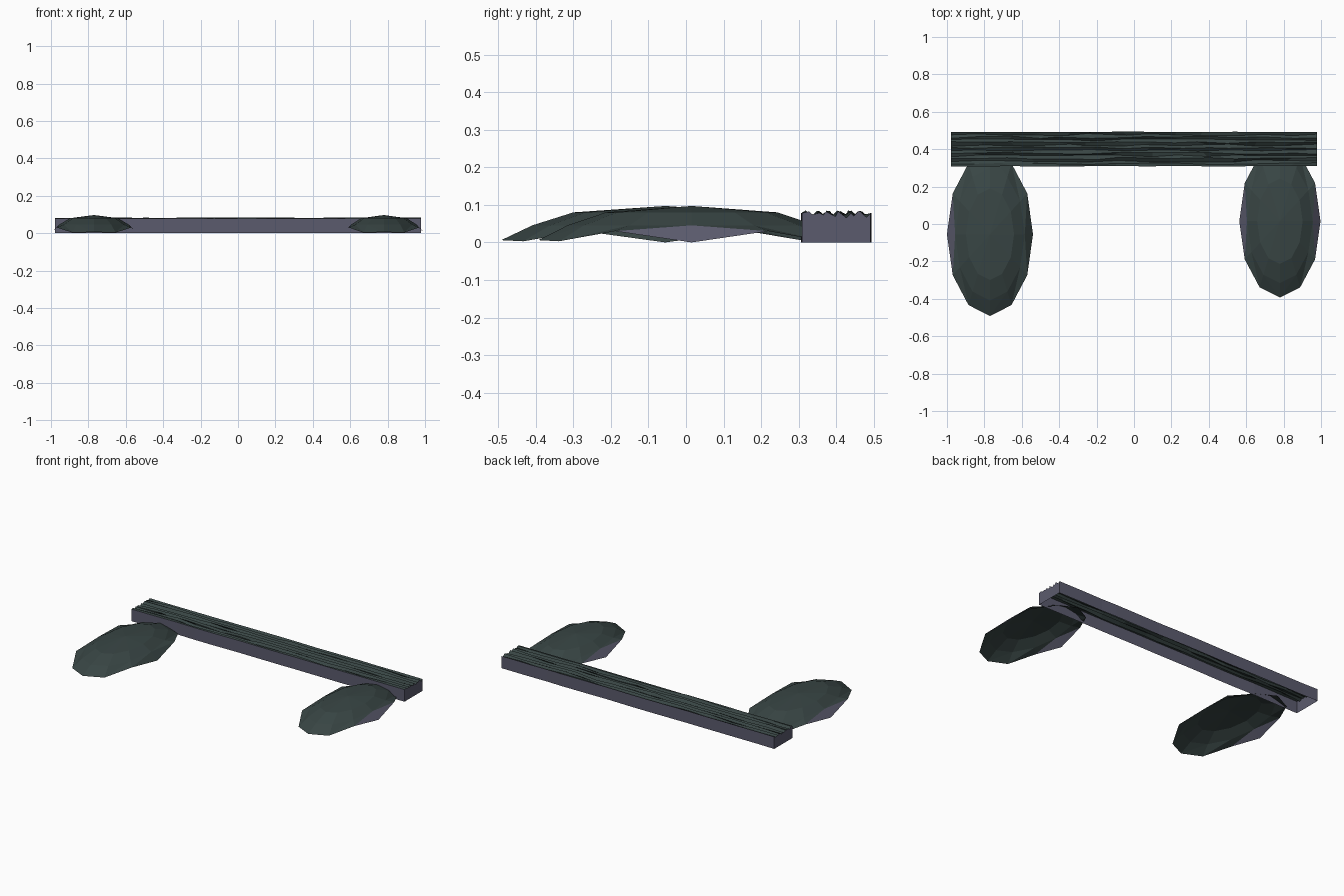
import bpy, bmesh, math, random

random.seed(4)
if "Cube" in bpy.data.objects:
    bpy.data.objects.remove(bpy.data.objects["Cube"], do_unlink=True)


def make_material(name, rgb):
    mat = bpy.data.materials.new(name)
    mat.use_nodes = True
    mat.diffuse_color = (*rgb, 1)
    mat.node_tree.nodes["Principled BSDF"].inputs["Base Color"].default_value = (*rgb, 1)
    return mat


GREEN = make_material("dark moss green", (0.04, 0.06, 0.058))
PURPLE = make_material("slate purple", (0.105, 0.105, 0.155))


def finish(name, bm):
    mesh = bpy.data.meshes.new(name)
    bm.to_mesh(mesh)
    bm.free()
    mesh.materials.append(GREEN)
    mesh.materials.append(PURPLE)
    obj = bpy.data.objects.new(name, mesh)
    bpy.context.collection.objects.link(obj)
    return obj


# Arched leaf: a faceted, open dome with a scalloped twelve-sided rim
def leaf(name, cx, cy, half_width, half_length, slate_sides):
    bm = bmesh.new()
    sides = 12
    rim_height = {0: 0.0, 1: 0.03, 2: 0.003, 3: 0.006}

    def ring(radius):
        verts = []
        for i in range(sides):
            a = math.tau * i / sides
            z = 0.097 * (1 - radius ** 3)
            if radius == 1:
                z = rim_height[min(i % 6, 6 - i % 6)]
            verts.append(bm.verts.new((cx + half_width * radius * math.cos(a),
                                       cy + half_length * radius * math.sin(a), z)))
        return verts

    crown = bm.verts.new((cx, cy, 0.097))
    inner, middle, rim = ring(0.56), ring(0.81), ring(1)
    for i in range(sides):
        j = (i + 1) % sides
        bm.faces.new((crown, inner[i], inner[j]))
        bm.faces.new((inner[i], middle[i], middle[j], inner[j]))
        # Diagonals run towards the widest point, leaving a steep lens there
        if i % 6 < 3:
            tris = ((middle[i], rim[i], rim[j]), (middle[i], rim[j], middle[j]))
        else:
            tris = ((middle[i], rim[i], middle[j]), (rim[i], rim[j], middle[j]))
        for tri in tris:
            face = bm.faces.new(tri)
            for side, index in ((1, 0), (-1, 6)):
                if side in slate_sides and rim[index] in tri and len(set(tri) & set(rim)) == 2:
                    face.material_index = 1
    return finish(name, bm)


leaf("right_leaf", -0.77, -0.055, 0.23, 0.437, (-1,))
leaf("left_leaf", 0.78, 0.015, 0.217, 0.408, (1, -1))

# Beam: rough long-grained top, then slate walls dropped to the ground
bm = bmesh.new()
columns, rows = 13, 13
x_end, y_front, y_back = 0.978, 0.308, 0.492
grid = []
for r in range(rows + 1):
    line = []
    ridge = 0.008 if r % 2 else -0.003
    for c in range(columns + 1):
        x = -x_end + 2 * x_end * c / columns
        y = y_front + (y_back - y_front) * r / rows
        z = 0.074 + ridge + random.uniform(-0.006, 0.003)
        if r in (0, rows):
            z = 0.078
            y += random.uniform(-0.002, 0.002)
        else:
            y += random.uniform(-0.006, 0.006)
        if 0 < c < columns:
            x += random.uniform(-0.04, 0.04)
        line.append(bm.verts.new((x, y, z)))
    grid.append(line)
for r in range(rows):
    for c in range(columns):
        bm.faces.new((grid[r][c], grid[r][c + 1], grid[r + 1][c + 1], grid[r + 1][c]))
border = [e for e in bm.edges if e.is_boundary]
walls = bmesh.ops.extrude_edge_only(bm, edges=border)["geom"]
for item in walls:
    if isinstance(item, bmesh.types.BMVert):
        item.co.z = 0
    elif isinstance(item, bmesh.types.BMFace):
        item.material_index = 1
bmesh.ops.recalc_face_normals(bm, faces=bm.faces)
if grid[0][0].link_faces and sum(f.normal.z for f in bm.faces) < 0:
    bmesh.ops.reverse_faces(bm, faces=bm.faces)
finish("rough_beam", bm)
